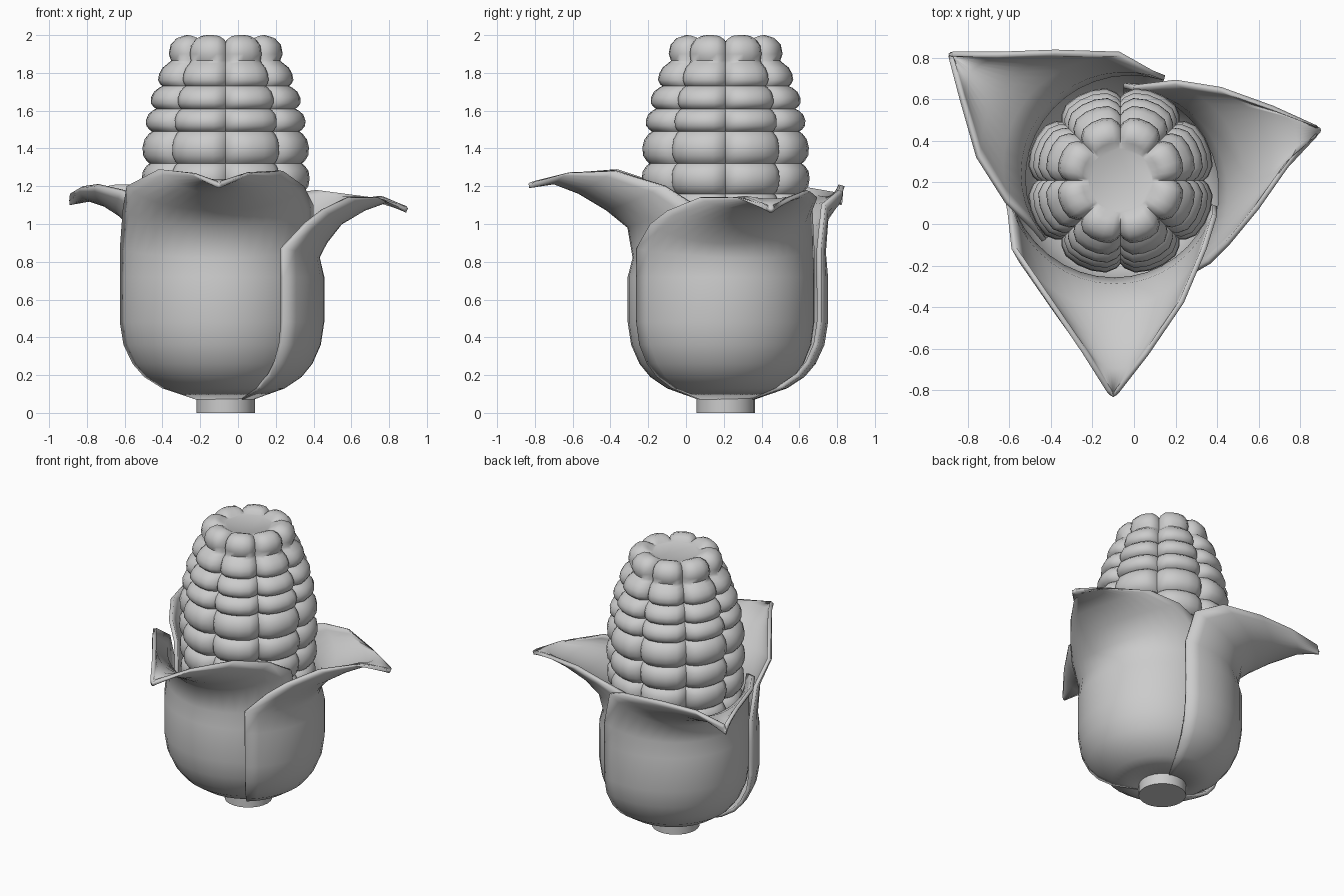
import bpy, math

if "Cube" in bpy.data.objects:
    bpy.data.objects.remove(bpy.data.objects["Cube"])

CX, CY = -0.065, 0.21          # axis of the cob


def make_object(name, verts, faces, angle=40):
    mesh = bpy.data.meshes.new(name)
    mesh.from_pydata(verts, [], faces)
    mesh.update()
    ob = bpy.data.objects.new(name, mesh)
    bpy.context.collection.objects.link(ob)
    bpy.ops.object.select_all(action='DESELECT')
    bpy.context.view_layer.objects.active = ob
    ob.select_set(True)
    bpy.ops.object.shade_smooth_by_angle(angle=math.radians(angle))
    return ob


def lerp_table(table, x):
    for (x0, y0), (x1, y1) in zip(table, table[1:]):
        if x <= x1:
            return y0 + (y1 - y0) * (x - x0) / (x1 - x0)
    return table[-1][1]


def grid_faces(rows, cols, closed):
    n = cols if closed else cols - 1
    return [(i * cols + j, i * cols + (j + 1) % cols,
             (i + 1) * cols + (j + 1) % cols, (i + 1) * cols + j)
            for i in range(rows - 1) for j in range(n)]


# Cob: a lathed body with eight columns of bulging kernels
crest = [(0.2, 0.33), (0.5, 0.43), (1.24, 0.457), (1.4, 0.454), (1.55, 0.434),
         (1.67, 0.407), (1.8, 0.362), (1.95, 0.30)]
edges = [0.2, 0.36, 0.52, 0.68, 0.84, 1.0, 1.16, 1.32, 1.49, 1.61, 1.73, 1.86]
profile = []                   # radius, z, groove depth inwards, groove depth downwards
for z0, z1 in zip(edges, edges[1:]):
    for v in (-1, -0.85, -0.5, 0, 0.5, 0.85):
        z = (z0 + z1) / 2 + v * (z1 - z0) / 2
        profile.append((lerp_table(crest, z) - 0.04 * abs(v) ** 3, z, 0.055, 0))
profile += [(0.298, 1.865, 0.04, 0), (0.312, 1.90, 0.05, 0), (0.302, 1.95, 0.05, 0.01),
            (0.27, 1.985, 0.04, 0.025), (0.22, 2.0, 0.02, 0.035),
            (0.185, 1.987, 0.01, 0.02), (0.155, 1.967, 0, 0)]
us = (-1, -0.88, -0.6, -0.2, 0.2, 0.6, 0.88)
verts = []
for r, z, dr, dz in profile:
    for k in range(8):
        for u in us:
            a = math.radians(22.5 + 45 * k + 22.5 * u)
            d = abs(u) ** 4
            verts.append((CX + (r - dr * d) * math.cos(a),
                          CY + (r - dr * d) * math.sin(a), z - dz * d))
cols = 8 * len(us)
faces = grid_faces(len(profile), cols, True)
faces.append(tuple(reversed(range(cols))))
faces.append(tuple(range(len(verts) - cols, len(verts))))
make_object("cob", verts, faces, 50)

# Stem stub
bpy.ops.mesh.primitive_cylinder_add(vertices=24, radius=0.155, depth=0.14,
                                    location=(CX, CY, 0.07))
bpy.context.object.name = "stem"
bpy.ops.object.shade_smooth_by_angle(angle=math.radians(40))


# Husk leaves: a wrapped lower body, then blade rows given as left, middle, right points
def quad(a, m, b, t):
    return a * (1 - t) * (1 - 2 * t) + 4 * m * t * (1 - t) + b * t * (2 * t - 1)


def polar(p, ref):
    x, y = p[0] - CX, p[1] - CY
    a = math.degrees(math.atan2(y, x))
    a = ref + (a - ref + 180) % 360 - 180
    return math.hypot(x, y), a, p[2]


body = [(0.28, 0.07), (0.60, 0.13), (0.77, 0.19), (0.88, 0.26), (0.965, 0.36),
        (1.0, 0.48), (1.0, 0.72)]


def husk_leaf(name, a0, a1, radii, blade):
    mid = (a0 + a1) / 2
    rows = [[(r * f, a, z) for r, a in zip(radii, (a0, mid, a1))] for f, z in body]
    rows.append([(radii[0], a0, 0.87), (radii[1] * 0.95, mid, 0.82), (radii[2], a1, 0.87)])
    rows += [[polar(p, mid) for p in row] for row in blade]
    n, pts = 17, []
    for row in rows:
        for j in range(n):
            r, a, z = (quad(*c, j / (n - 1)) for c in zip(*row))
            a = math.radians(a)
            pts.append((CX + r * math.cos(a), CY + r * math.sin(a), z))
    ob = make_object(name, pts, grid_faces(len(rows), n, False), 50)
    mod = ob.modifiers.new("thickness", 'SOLIDIFY')
    mod.thickness = 0.025
    mod.offset = -1


husk_leaf("husk_leaf_front", 187, 345, (0.565, 0.52, 0.48), [
    [(-.61, .06, 1.08), (-.10, -.31, .98), (.40, .04, 1.10)],
    [(-.59, -.12, 1.20), (-.10, -.42, 1.07), (.35, -.12, 1.20)],
    [(-.42, -.37, 1.29), (-.10, -.57, 1.16), (.24, -.38, 1.28)],
    [(-.25, -.62, 1.27), (-.10, -.70, 1.21), (.07, -.63, 1.27)],
    [(-.13, -.81, 1.22), (-.10, -.83, 1.19), (-.07, -.81, 1.22)]])
husk_leaf("husk_leaf_right", -57, 88, (0.565, 0.51, 0.47), [
    [(.37, -.19, 1.00), (.45, .30, .90), (.0, .67, 1.08)],
    [(.46, -.10, 1.07), (.53, .34, 1.00), (.20, .695, 1.14)],
    [(.60, .07, 1.14), (.66, .39, 1.07), (.42, .66, 1.17)],
    [(.74, .27, 1.14), (.78, .43, 1.11), (.67, .57, 1.13)],
    [(.88, .42, 1.08), (.89, .45, 1.06), (.88, .475, 1.08)]])
husk_leaf("husk_leaf_back", 67, 218, (0.55, 0.52, 0.48), [
    [(.09, .74, 1.10), (-.475, .53, .95), (-.48, -.04, 1.10)],
    [(-.07, .83, 1.17), (-.55, .58, 1.02), (-.62, .10, 1.17)],
    [(-.38, .84, 1.20), (-.65, .65, 1.08), (-.76, .32, 1.20)],
    [(-.65, .83, 1.20), (-.78, .74, 1.12), (-.84, .60, 1.19)],
    [(-.87, .83, 1.16), (-.89, .82, 1.10), (-.89, .79, 1.16)]])
